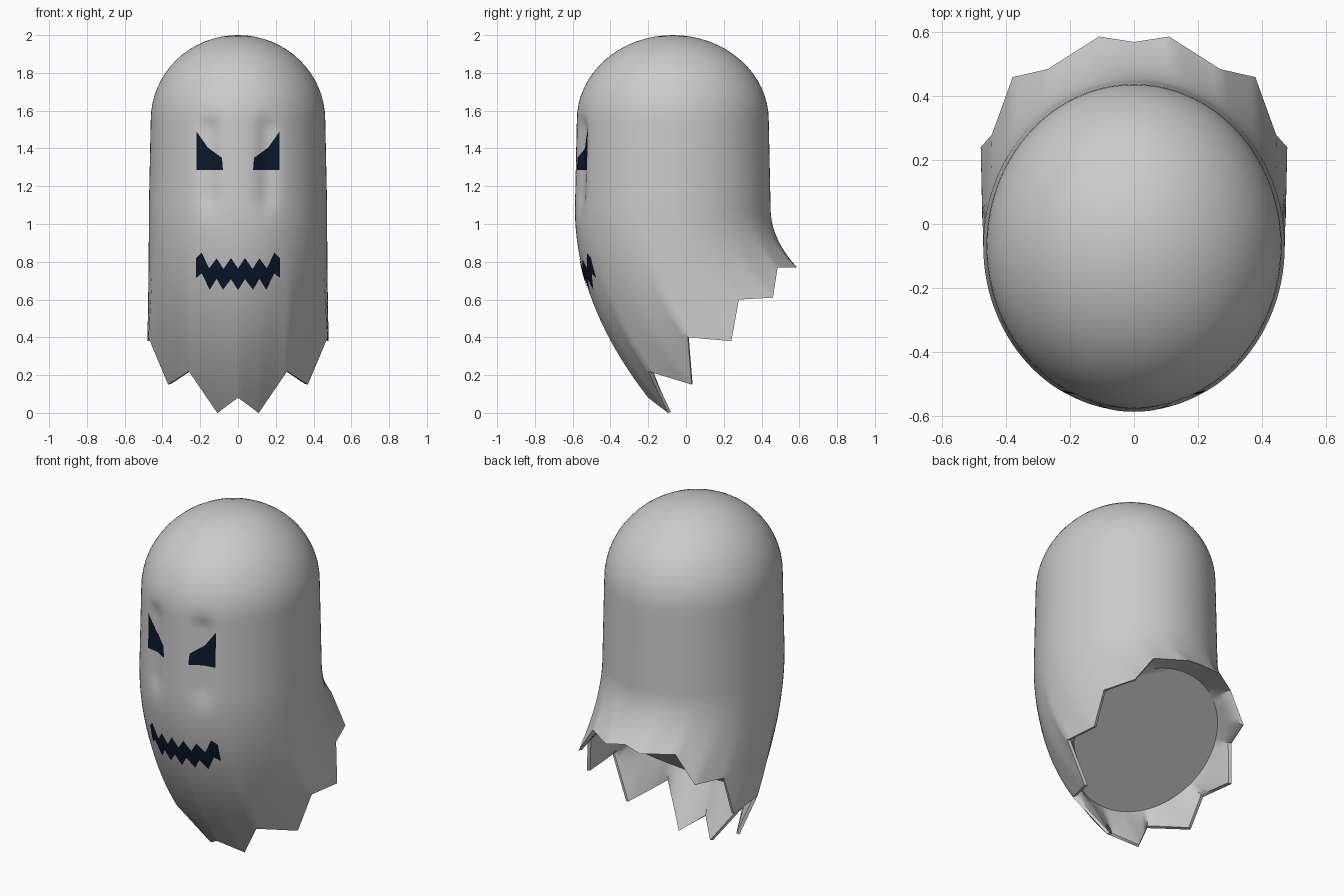
import bpy, bmesh
from math import sin, cos, pi, exp
from mathutils import Vector
from mathutils.bvhtree import BVHTree

if "Cube" in bpy.data.objects:
    bpy.data.objects.remove(bpy.data.objects["Cube"])

SUB = 6  # columns between neighbouring hem points

# Ragged hem, front centre round to back centre (alternating notch / tip)
half = [(0, -.20, .08), (.11, -.095, 0), (.26, -.20, .22), (.37, .03, .15),
        (.475, .01, .40), (.48, .24, .38), (.445, .28, .60), (.38, .46, .61),
        (.27, .485, .77), (.11, .587, .77), (0, .57, .79)]
hem_pts = [Vector(p) for p in half] + [Vector((-x, y, z)) for x, y, z in half[-2:0:-1]]
N = len(hem_pts)
COLS = N * SUB


def hem(i):
    k, f = divmod(i, SUB)
    return hem_pts[k].lerp(hem_pts[(k + 1) % N], f / SUB)


def oval(a, rx, ry, z):
    return Vector((rx * sin(a), -.07 - ry * cos(a), z))


def dent(p):
    # shallow vertical eye sockets
    if p.y < -.3:
        v = min(1, max(0, (p.z - 1.02) / .12)) * min(1, max(0, (1.58 - p.z) / .06))
        p.y += .022 * v * exp(-((abs(p.x) - .15) / .05) ** 2)
    return p


def column(i):
    a = 2 * pi * i / COLS
    pts = []
    for j in range(1, 17):            # dome
        t = j / 16 * pi / 2
        pts.append(oval(a, .462 * sin(t), .508 * sin(t), 1.55 + .45 * cos(t)))
    for j in range(1, 17):            # straight middle
        t = j / 16
        pts.append(oval(a, .462 + .01 * t, .508 + .01 * t, 1.55 - .47 * t))
    b, h = pts[-1].copy(), hem(i)
    c = Vector((b.x, b.y, (b.z + h.z) / 2))
    for j in range(1, 19):            # curved skirt down to the hem
        t = j / 18
        pts.append(b * (1 - t) ** 2 + c * 2 * t * (1 - t) + h * t * t)
    # folded rim, then inner wall up to the slanted inner cap
    y = .09 - .34 * cos(a)
    cap = Vector((.42 * sin(a), y, .47 + .78 * y))
    inner = h + (Vector((0, .13, h.z)) - h).normalized() * .018 + Vector((0, 0, .004))
    pts += [inner, inner.lerp(cap, .5), cap]
    return [dent(p) for p in pts]


def finish(name, bm, mat=None, angle=40):
    me = bpy.data.meshes.new(name)
    bm.to_mesh(me)
    ob = bpy.data.objects.new(name, me)
    bpy.context.collection.objects.link(ob)
    if mat:
        me.materials.append(mat)
    bpy.ops.object.select_all(action='DESELECT')
    ob.select_set(True)
    bpy.context.view_layer.objects.active = ob
    bpy.ops.object.shade_smooth_by_angle(angle=angle * pi / 180)
    return ob


# Sheet body
bm = bmesh.new()
pole = bm.verts.new((0, -.07, 2))
cols = [[bm.verts.new(p) for p in column(i)] for i in range(COLS)]
for i in range(COLS):
    p, q = cols[i], cols[(i + 1) % COLS]
    bm.faces.new((pole, p[0], q[0]))
    for j in range(len(p) - 1):
        bm.faces.new((p[j], p[j + 1], q[j + 1], q[j]))
bm.faces.new([c[-1] for c in cols])
bmesh.ops.recalc_face_normals(bm, faces=bm.faces)
tree = BVHTree.FromBMesh(bm)
finish("ghost_body", bm)
bm.free()

navy = bpy.data.materials.new("navy")
navy.diffuse_color = (.004, .009, .025, 1)
navy.use_nodes = True
navy.node_tree.nodes["Principled BSDF"].inputs["Base Color"].default_value = navy.diffuse_color


def level(line, x):
    for (x0, z0), (x1, z1) in zip(line, line[1:]):
        if x <= x1:
            return z0 + (z1 - z0) * (x - x0) / (x1 - x0)
    return line[-1][1]


def patch(name, top, bottom, rows=8):
    # patch between two outlines, laid on the front of the body
    lo, hi = top[0][0], top[-1][0]
    xs = {p[0] for p in top + bottom} | {lo + (hi - lo) * i / 30 for i in range(31)}
    bm = bmesh.new()
    grid = []
    for x in sorted(v for v in xs if lo <= v <= hi):
        z0, z1 = level(bottom, x), level(top, x)
        strip = []
        for r in range(rows + 1):
            z = z0 + (z1 - z0) * r / rows
            hit = tree.ray_cast(Vector((x, -2, z)), Vector((0, 1, 0)))[0]
            strip.append(bm.verts.new((x, hit.y - .005, z)))
        grid.append(strip)
    for p, q in zip(grid, grid[1:]):
        for r in range(rows):
            bm.faces.new((p[r], q[r], q[r + 1], p[r + 1]))
    finish(name, bm, navy)
    bm.free()


def flip(line):
    return [(-x, z) for x, z in reversed(line)]


# Slanted eyes
eye_top = [(-.22, 1.49), (-.16, 1.405), (-.085, 1.35), (-.08, 1.29)]
eye_bottom = [(-.22, 1.285), (-.08, 1.285)]
patch("eye_left", eye_top, eye_bottom)
patch("eye_right", flip(eye_top), flip(eye_bottom))

# Jagged mouth
m_top = [(-.222, .82), (-.192, .848), (-.153, .765), (-.113, .818), (-.077, .762), (-.037, .82)]
m_bot = [(-.222, .715), (-.192, .738), (-.15, .652), (-.113, .71), (-.08, .652), (-.037, .708)]
patch("mouth", m_top + [(0, .765)] + flip(m_top), m_bot + [(0, .65)] + flip(m_bot))
